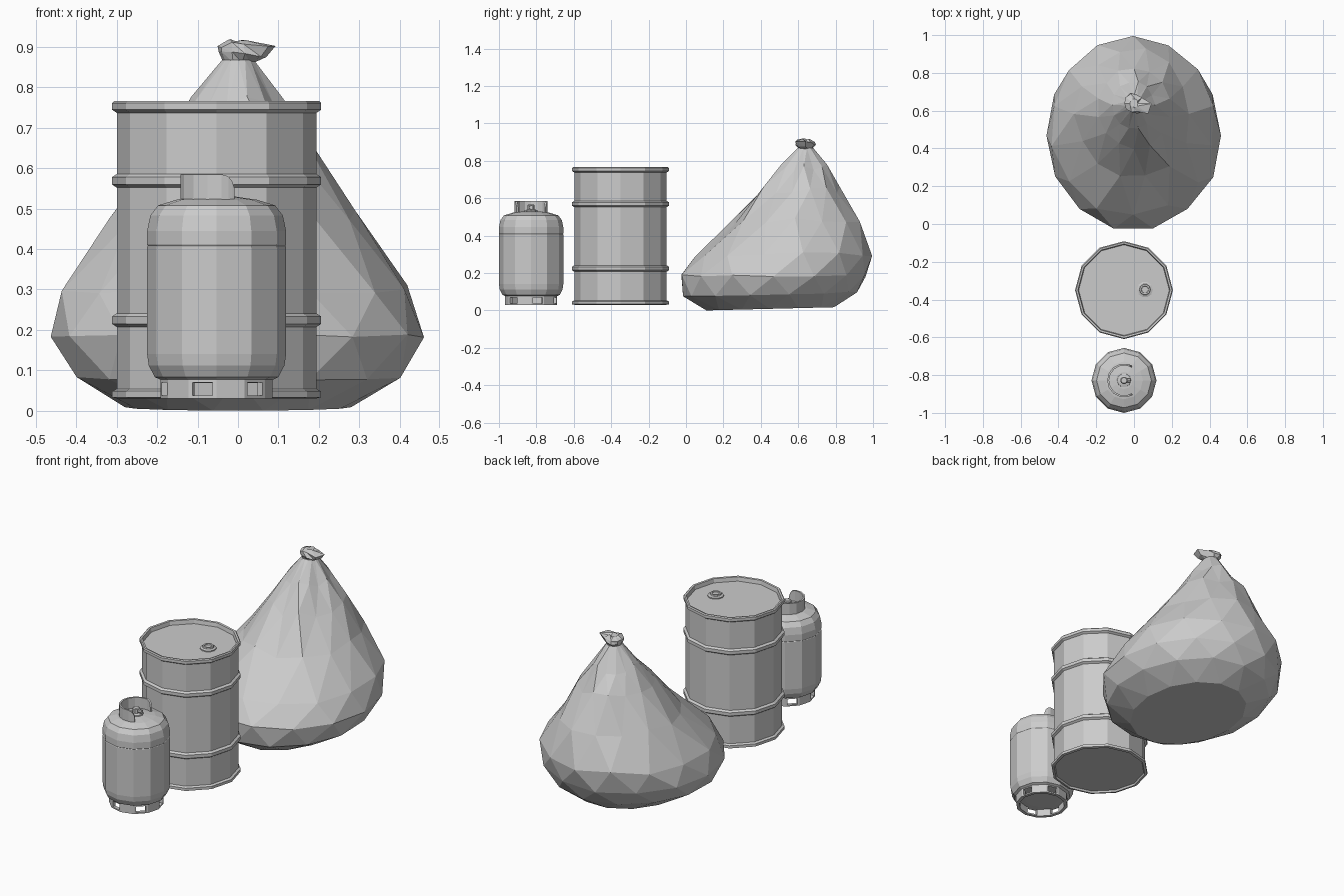
import bpy, bmesh, math, random
from mathutils import Vector

if "Cube" in bpy.data.objects:
    bpy.data.objects.remove(bpy.data.objects["Cube"])

random.seed(4)
CX = -0.053          # shared x centre of drum and gas bottle
DRUM_Y, GAS_Y = -0.35, -0.828


def finish(name, bm):
    bmesh.ops.recalc_face_normals(bm, faces=bm.faces)
    me = bpy.data.meshes.new(name)
    bm.to_mesh(me)
    bm.free()
    ob = bpy.data.objects.new(name, me)
    bpy.context.collection.objects.link(ob)
    return ob


def bridge(bm, a, b, tri=0):
    """Join two rings; tri=1/2 zigzags triangles for half-step rings."""
    n = len(a)
    for i in range(n):
        j = (i + 1) % n
        if tri == 0:
            bm.faces.new((a[i], a[j], b[j], b[i]))
        elif tri == 1:
            bm.faces.new((a[i], a[j], b[i]))
            bm.faces.new((a[j], b[j], b[i]))
        else:
            bm.faces.new((a[i], b[j], b[i]))
            bm.faces.new((a[i], a[j], b[j]))


def lathe(name, profile, x, y, n=12, cap=True):
    bm = bmesh.new()
    rings = []
    for r, z in profile:
        rings.append([bm.verts.new((x + r * math.cos(math.tau * i / n),
                                    y + r * math.sin(math.tau * i / n), z))
                      for i in range(n)])
    for a, b in zip(rings, rings[1:]):
        bridge(bm, a, b)
    if cap:
        bm.faces.new(rings[0])
        bm.faces.new(rings[-1])
    return finish(name, bm)


# Oil drum: body with two ribs, rolled rims and a recessed lid
profile = [(0.24, 0.04), (0.245, 0.03), (0.259, 0.033), (0.259, 0.048), (0.247, 0.054)]
for z in (0.224, 0.569):
    profile += [(0.247, z - 0.017), (0.259, z - 0.009), (0.259, z + 0.009), (0.247, z + 0.017)]
profile += [(0.247, 0.737), (0.259, 0.745), (0.259, 0.761), (0.254, 0.766),
            (0.244, 0.764), (0.24, 0.742)]
lathe("drum", profile, CX, DRUM_Y)
lathe("drum_bung", [(0.042, 0.738), (0.042, 0.748), (0.03, 0.752), (0.028, 0.76), (0.02, 0.76),
                    (0.018, 0.755)], 0.058, DRUM_Y + 0.003, 10)

# Gas bottle body with a shallow weld seam
lathe("gas_bottle", [(0.09, 0.068), (0.125, 0.07), (0.153, 0.083), (0.168, 0.112), (0.172, 0.14),
                     (0.172, 0.405), (0.17, 0.408), (0.172, 0.411), (0.172, 0.445),
                     (0.164, 0.483), (0.145, 0.508), (0.1, 0.522), (0.045, 0.53)], CX, GAS_Y)

# Foot ring with a slot in every other face
foot = lathe("foot_ring", [(0.13, 0.03), (0.13, 0.078)], CX, GAS_Y, cap=False)
bm = bmesh.new()
bm.from_mesh(foot.data)
bm.faces.ensure_lookup_table()
slots = []
for f in list(bm.faces):
    c = f.calc_center_median()
    k = round((math.degrees(math.atan2(c.y - GAS_Y, c.x - CX)) - 15) / 30)
    if k % 2 == 0:
        slots.append(f)
bmesh.ops.inset_individual(bm, faces=slots, thickness=0.011)
bmesh.ops.delete(bm, geom=slots, context='FACES')
bm.to_mesh(foot.data)
bm.free()
wall = foot.modifiers.new("wall", 'SOLIDIFY')
wall.thickness, wall.offset = 0.018, 0

# Valve guard: open collar with rounded upper corners
bm = bmesh.new()
rows = []
for deg, top in [(60, 0.55), (64, 0.567), (71, 0.58), (82, 0.585), (105, 0.585), (130, 0.585),
                 (155, 0.585), (180, 0.585)]:
    rows.append((deg, top))
rows += [(360 - d, t) for d, t in rows[-2::-1]]
cols = []
for deg, top in rows:
    a = math.radians(deg)
    cols.append([bm.verts.new((CX + r * math.cos(a), GAS_Y + r * math.sin(a), z))
                 for r, z in ((0.089, 0.515), (0.089, top), (0.079, top), (0.079, 0.515))])
for a, b in zip(cols, cols[1:]):
    bridge(bm, a, b)
bm.faces.new(cols[0])
bm.faces.new(cols[-1])
finish("valve_guard", bm)

# Valve with side outlet
lathe("valve", [(0.038, 0.524), (0.036, 0.536), (0.02, 0.54), (0.02, 0.562), (0.015, 0.566)],
      CX, GAS_Y, 10)
bpy.ops.mesh.primitive_cylinder_add(vertices=8, radius=0.011, depth=0.022,
                                    location=(CX + 0.024, GAS_Y, 0.55),
                                    rotation=(0, math.pi / 2, 0))
bpy.context.object.name = "valve_outlet"

# Rubbish bag: leaning faceted rings (x min, x max, y min, y max, z, looseness)
N = 14
bag = [(-0.28, 0.28, 0.10, 0.80, 0.005, 0),
       (-0.41, 0.41, -0.02, 0.915, 0.075, 0.01),
       (-0.468, 0.463, -0.035, 0.97, 0.185, 0.015),
       (-0.445, 0.435, 0.04, 1.0, 0.30, 0.03),
       (-0.315, 0.30, 0.235, 0.93, 0.475, 0.05),
       (-0.19, 0.19, 0.40, 0.83, 0.645, 0.05),
       (-0.115, 0.11, 0.505, 0.755, 0.765, 0.05),
       (-0.04, 0.04, 0.595, 0.68, 0.868, 0.06)]
bm = bmesh.new()
rings = []
for k, (x0, x1, y0, y1, z, loose) in enumerate(bag):
    c = Vector(((x0 + x1) / 2, (y0 + y1) / 2, z))
    ring = []
    for i in range(N):
        a = math.tau * (i + 0.5 * (k % 2)) / N
        s = 1 + random.uniform(-loose, loose * 0.5)
        p = c + Vector(((x1 - x0) / 2 * s * math.cos(a), (y1 - y0) / 2 * s * math.sin(a),
                        random.uniform(-1, 1) * loose * 0.4 * (k < 7)))
        if k < 2:   # base rises towards the rear
            p.z += 0.025 * p.y
        ring.append(bm.verts.new(p))
    rings.append(ring)
for k, (a, b) in enumerate(zip(rings, rings[1:])):
    bridge(bm, a, b, 1 if k % 2 == 0 else 2)
bm.faces.new(rings[0])
bm.faces.new(rings[-1])
low = min(v.co.z for v in bm.verts)
for v in rings[0]:
    v.co.z -= low
finish("rubbish_bag", bm)

# Tied bag top: crumpled ruffle with a tail to +x
bm = bmesh.new()
rings = []
for k, (r, z) in enumerate([(0.037, 0.862), (0.052, 0.882), (0.05, 0.905), (0.022, 0.912)]):
    ring = []
    for i in range(10):
        a = math.tau * i / 10
        s = r * random.uniform(0.82, 1.15)
        if k in (1, 2) and i in (0, 9):
            s = 0.07 if k == 1 else 0.093
        ring.append(bm.verts.new((s * math.cos(a), 0.638 + s * math.sin(a),
                                  z + random.uniform(-0.008, 0.008) * (k > 0))))
    rings.append(ring)
for a, b in zip(rings, rings[1:]):
    bridge(bm, a, b, 1)
bm.faces.new(rings[0])
bm.faces.new(rings[-1])
finish("bag_knot", bm)
